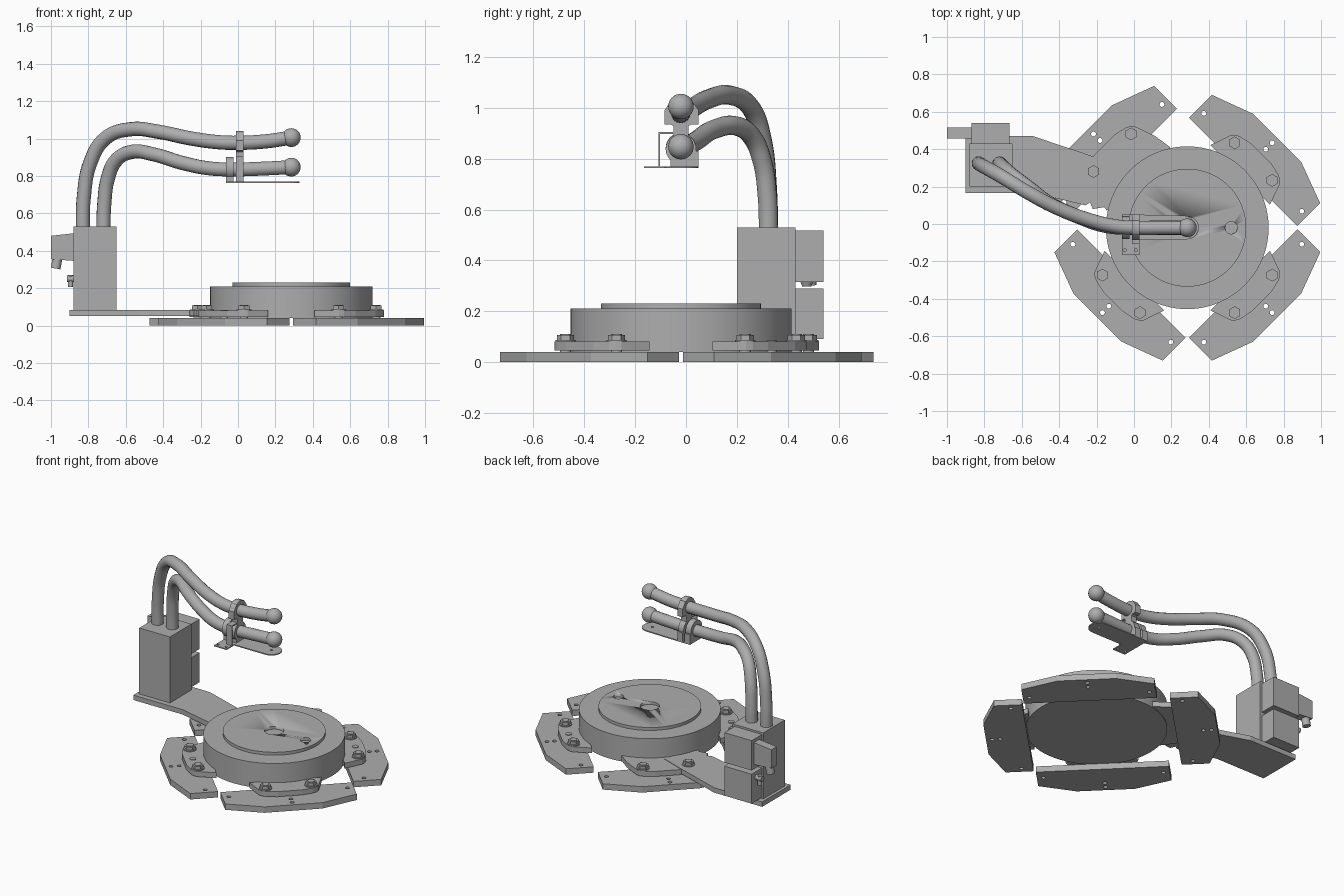
import bpy, bmesh, math
from mathutils import Vector, Matrix

old = bpy.data.objects.get("Cube")
if old:
    bpy.data.objects.remove(old, do_unlink=True)

grey = bpy.data.materials.new("machine grey")
grey.use_nodes = True
COLOUR = (0.42, 0.42, 0.42, 1)
grey.diffuse_color = COLOUR
grey.node_tree.nodes["Principled BSDF"].inputs["Base Color"].default_value = COLOUR

CX, CY = 0.285, -0.02  # turntable and pipe-tip axis


def finish(name, bm, smooth=False):
    bmesh.ops.recalc_face_normals(bm, faces=bm.faces)
    mesh = bpy.data.meshes.new(name)
    bm.to_mesh(mesh)
    bm.free()
    mesh.materials.append(grey)
    ob = bpy.data.objects.new(name, mesh)
    bpy.context.collection.objects.link(ob)
    if smooth:
        bpy.ops.object.select_all(action='DESELECT')
        ob.select_set(True)
        bpy.context.view_layer.objects.active = ob
        bpy.ops.object.shade_smooth_by_angle(angle=math.radians(35))
    return ob


def box(name, x, y, z):
    bm = bmesh.new()
    bmesh.ops.create_cube(bm, size=1)
    for v in bm.verts:
        v.co = [(r[0] + r[1]) / 2 + c * (r[1] - r[0]) for r, c in zip((x, y, z), v.co)]
    return finish(name, bm)


def rod(name, start, end, r, r2=None, sides=32):
    a, b = Vector(start), Vector(end)
    bm = bmesh.new()
    turn = (b - a).to_track_quat('Z', 'Y').to_matrix().to_4x4()
    bmesh.ops.create_cone(bm, cap_ends=True, segments=sides, radius1=r, radius2=r2 or r,
                          depth=(b - a).length, matrix=Matrix.Translation((a + b) / 2) @ turn)
    return finish(name, bm, sides > 8)


def slab(name, outline, low, high, axis='Z'):
    """Extrude an outline along z, or along x for a (y, z) outline."""
    place = (lambda p, h: (p[0], p[1], h)) if axis == 'Z' else (lambda p, h: (h, p[0], p[1]))
    bm = bmesh.new()
    face = bm.faces.new([bm.verts.new(place(p, low)) for p in outline])
    new = bmesh.ops.extrude_face_region(bm, geom=[face])['geom']
    shift = Vector(place((0, 0), high - low))
    bmesh.ops.translate(bm, vec=shift, verts=[g for g in new if isinstance(g, bmesh.types.BMVert)])
    return finish(name, bm)


def drill(ob, places, r, low, high):
    for x, y in places:
        cutter = rod("hole_cutter", (x, y, low), (x, y, high), r, sides=20)
        mod = ob.modifiers.new("hole", 'BOOLEAN')
        mod.operation, mod.object, mod.solver = 'DIFFERENCE', cutter, 'EXACT'
        bpy.ops.object.select_all(action='DESELECT')
        bpy.context.view_layer.objects.active = ob
        ob.select_set(True)
        bpy.ops.object.modifier_apply(modifier=mod.name)
        bpy.data.objects.remove(cutter, do_unlink=True)


# Turntable
rod("turntable_drum", (CX, CY, 0.04), (CX, CY, 0.21), 0.435, sides=96)
platter = rod("turntable_platter", (CX, CY, 0.2), (CX, CY, 0.23), 0.315, sides=96)
drill(platter, [(CX, CY)], 0.06, 0.212, 0.25)
drill(platter, [(CX + 0.235, CY)], 0.033, 0.212, 0.25)

# Four foot plates with clamp pads and bolts
corners = {"back_left": 45, "back_right": 135, "front_right": 225, "front_left": 315}
half_plate = [(0.422, 0.41), (0.595, 0.41), (0.68, 0.18)]
half_pad = [(0.4, 0.225), (0.515, 0.185), (0.532, 0.17), (0.545, 0.145), (0.56, 0.075)]


def mirrored(half):
    return half + [(u, -v) for u, v in reversed(half)]


for corner, degrees in corners.items():
    angle = math.radians(degrees)
    out = 0.067 if corner == "back_right" else 0

    def spot(p):
        u, v = p[0] + out, p[1]
        return (CX + u * math.cos(angle) - v * math.sin(angle),
                CY + u * math.sin(angle) + v * math.cos(angle))

    foot = slab(corner + "_foot_plate", [spot(p) for p in mirrored(half_plate)], 0, 0.04)
    drill(foot, [spot(p) for p in [(0.495, 0.37), (0.495, -0.37), (0.593, 0), (0.642, 0)]],
          0.013, -0.02, 0.06)
    pad = [(0.3, 0.24)] + half_pad if out else half_pad
    slab(corner + "_clamp_pad", [spot(p) for p in mirrored(pad)], 0.045, 0.08)
    for side in (-1, 1):
        x, y = spot((0.5, 0.142 * side))
        rod(corner + "_washer", (x, y, 0.08), (x, y, 0.087), 0.04)
        rod(corner + "_bolt_head", (x, y, 0.087), (x, y, 0.106), 0.034, sides=6)
        rod(corner + "_bolt_shank", (x, y, 0.03), (x, y, 0.11), 0.022)
    if corner in ("back_left", "front_right"):
        x, y = spot((0.506, 0))
        rod(corner + "_dowel", (x, y, 0.03), (x, y, 0.084), 0.02)

# Arm plate carrying the column
slab("arm_plate", [(-0.9, 0.165), (-0.53, 0.165), (-0.26, 0.1), (-0.235, 0.115), (-0.22, 0.08),
                   (-0.1, 0.1), (-0.05, 0.3), (-0.185, 0.35), (-0.54, 0.47), (-0.9, 0.47)],
     0.05, 0.083)

# Column, rear housings and side fittings
box("column", (-0.88, -0.65), (0.2, 0.43), (0.08, 0.53))
box("upper_rear_housing", (-0.87, -0.665), (0.42, 0.54), (0.315, 0.517))
box("lower_rear_housing", (-0.87, -0.665), (0.42, 0.54), (0.09, 0.29))
rod("housing_button", (-0.765, 0.475, 0.32), (-0.765, 0.475, 0.298), 0.027, 0.018)
side = slab("side_connector", [(0.458, 0.345), (0.515, 0.345), (0.515, 0.495), (0.458, 0.495)],
            -1.0, -0.865, 'X')
for v in side.data.vertices:  # slope the outer end
    if v.co.x < -0.95:
        v.co.z += -0.015 if v.co.z > 0.4 else 0.01
rod("connector_nozzle", (-0.965, 0.487, 0.36), (-0.975, 0.487, 0.305), 0.026)
rod("lower_port", (-0.865, 0.487, 0.25), (-0.915, 0.487, 0.25), 0.018)
rod("lower_port_stem", (-0.895, 0.487, 0.27), (-0.895, 0.487, 0.205), 0.014)


# Bent pipes with ball tips
def pipe(name, path):
    curve = bpy.data.curves.new(name, 'CURVE')
    curve.dimensions = '3D'
    curve.bevel_depth, curve.bevel_resolution, curve.use_fill_caps = 0.038, 5, True
    curve.resolution_u = 8
    spline = curve.splines.new('BEZIER')
    spline.bezier_points.add(len(path) - 1)
    for point, co in zip(spline.bezier_points, path):
        point.co = co
        point.handle_left_type = point.handle_right_type = 'AUTO'
    curve.materials.append(grey)
    bpy.context.collection.objects.link(bpy.data.objects.new(name, curve))
    bm = bmesh.new()
    bmesh.ops.create_uvsphere(bm, u_segments=32, v_segments=16, radius=0.05,
                              matrix=Matrix.Translation(path[-1]))
    finish(name + "_ball_tip", bm, True)


pipe("upper_pipe", [(-0.83, 0.325, 0.5), (-0.825, 0.32, 0.68), (-0.79, 0.3, 0.87),
                    (-0.71, 0.255, 1.0), (-0.57, 0.17, 1.05), (-0.42, 0.09, 1.035),
                    (-0.25, 0.025, 1.0), (-0.1, -0.012, 0.98), (0.0, CY, 0.977),
                    (0.15, CY, 0.985), (CX, CY, 1.005)])
pipe("lower_pipe", [(-0.72, 0.325, 0.5), (-0.715, 0.32, 0.65), (-0.695, 0.3, 0.79),
                    (-0.65, 0.26, 0.885), (-0.57, 0.2, 0.928), (-0.45, 0.11, 0.915),
                    (-0.3, 0.04, 0.87), (-0.15, -0.01, 0.84), (0.0, CY, 0.835),
                    (0.15, CY, 0.84), (CX, CY, 0.847)])

# Pipe clamps
near, far = (-0.065, -0.025), (-0.01, 0.03)
for name, span, z in (("lower_near_clamp", near, 0.842), ("lower_far_clamp", far, 0.838),
                      ("upper_clamp", far, 0.98)):
    rod(name + "_ring", (span[0], CY, z), (span[1], CY, z), 0.06)
for name, span in (("near", near), ("far", far)):
    box(name + "_clamp_foot", span, (-0.06, 0.05), (0.77, 0.83))
slab("upper_clamp_block", [(-0.085, 0.935), (0.05, 0.935), (0.05, 0.99), (0.02, 1.03),
                           (-0.055, 1.03), (-0.085, 0.99)], *far, 'X')
box("clamp_link", far, (-0.05, 0.01), (0.87, 0.95))
box("angle_bracket_top", far, (-0.108, -0.02), (0.897, 0.904))
box("angle_bracket_side", far, (-0.108, -0.102), (0.767, 0.904))

# Thin sensor plate under the lower pipe
tip = [(CX - 0.02 + 0.065 * math.cos(a), CY + 0.065 * math.sin(a))
       for a in (math.radians(d) for d in range(-90, 91, 15))]
plate = slab("sensor_plate", [(-0.065, -0.165), (0.03, -0.165), (0.03, -0.085)] + tip
             + [(0.03, 0.05), (-0.065, 0.05)], 0.763, 0.77)
drill(plate, [(-0.05, -0.14), (0.01, -0.14), (CX - 0.02, CY)], 0.008, 0.75, 0.78)
